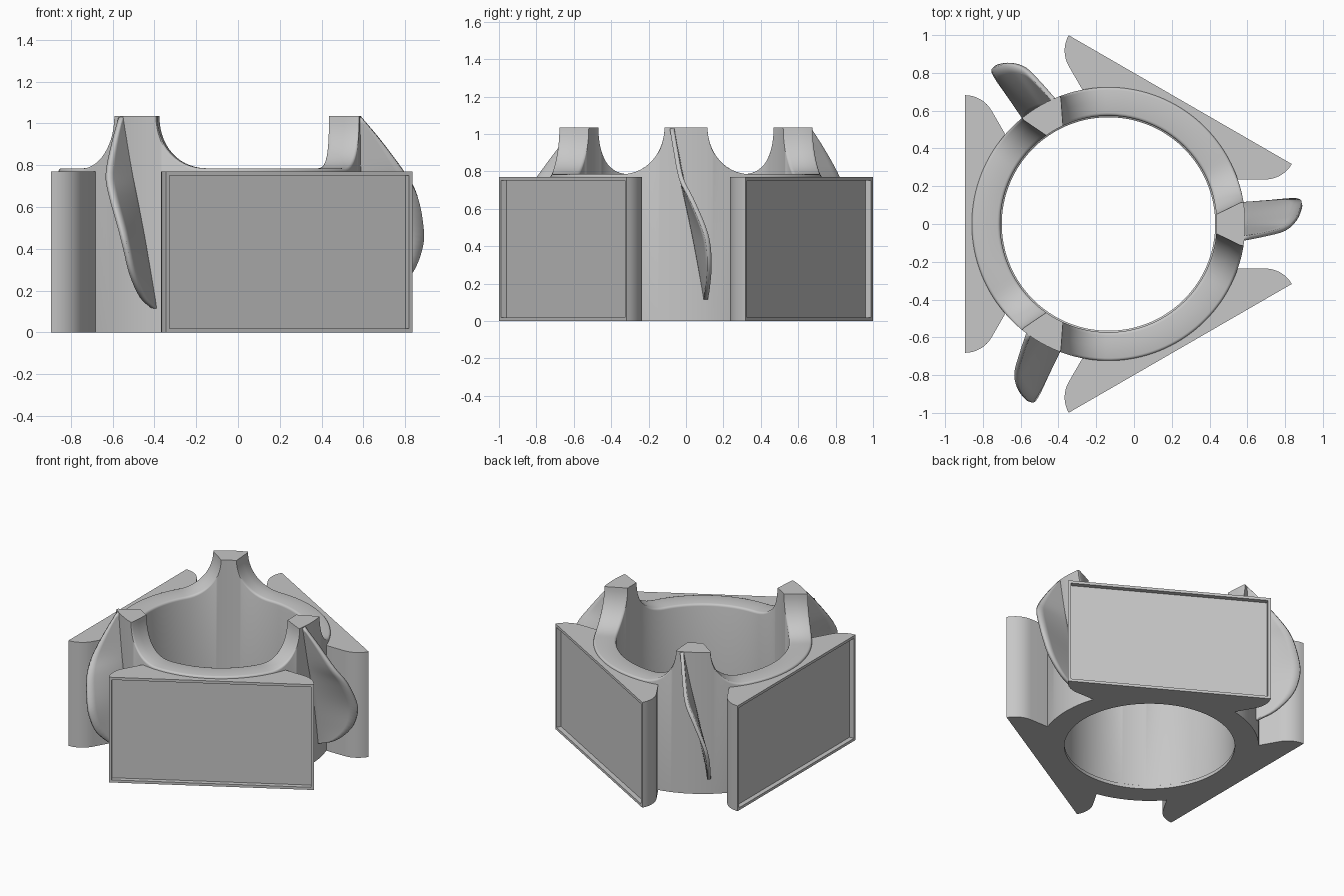
import bpy, bmesh, math
from mathutils import Vector, Matrix

cube = bpy.data.objects.get("Cube")
if cube:
    bpy.data.objects.remove(cube)

CENTRE = Vector((-0.135, 0, 0))
TOWER_Z, RIM_Z, PANEL_Z = 1.035, 0.785, 0.77

grey = bpy.data.materials.new("plain_grey")
grey.use_nodes = True
grey.diffuse_color = (0.57, 0.57, 0.57, 1)
grey.node_tree.nodes["Principled BSDF"].inputs["Base Color"].default_value = (0.57, 0.57, 0.57, 1)


def finish(bm, name, degrees, solid=0):
    """Turn a bmesh into a placed, shaded object."""
    bmesh.ops.recalc_face_normals(bm, faces=bm.faces)
    mesh = bpy.data.meshes.new(name)
    bm.to_mesh(mesh)
    bm.free()
    mesh.materials.append(grey)
    obj = bpy.data.objects.new(name, mesh)
    bpy.context.collection.objects.link(obj)
    obj.matrix_world = Matrix.Translation(CENTRE) @ Matrix.Rotation(math.radians(degrees), 4, 'Z')
    if solid:
        mod = obj.modifiers.new("thickness", 'SOLIDIFY')
        mod.thickness, mod.offset = solid, 0
    bpy.ops.object.select_all(action='DESELECT')
    obj.select_set(True)
    bpy.context.view_layer.objects.active = obj
    bpy.ops.object.shade_smooth_by_angle(angle=math.radians(38))


def grid(bm, rows, wrap):
    """Skin rows of vertices; wrap closes the grid both ways."""
    n, m = len(rows), len(rows[0])
    for i in range(n if wrap else n - 1):
        for j in range(m if wrap else m - 1):
            a, b = rows[i], rows[(i + 1) % n]
            k = (j + 1) % m
            bm.faces.new((a[j], a[k], b[k], b[j]))


def half_sector(r, w):
    """Angle, height and rim blend from a tower's middle to mid-span."""
    out = [(math.asin(w * i / 3 / r), TOWER_Z, 0) for i in range(3)]
    for i in range(15):
        f = math.radians(90) * i / 14
        t = w + 0.225 * (1 - math.cos(f))
        out.append((math.asin(t / r), TOWER_Z - (TOWER_Z - RIM_Z) * math.sin(f), math.sin(f)))
    last = out[-1][0]
    for i in range(1, 13):
        out.append((last + (math.pi / 3 - last) * i / 12, RIM_Z, 1))
    return out


# Ring body with three towers: radius, fixed height or drop from the rounded top
OUTER, INNER = 0.724, 0.573
section = [(OUTER, 0, None)]
for i in range(4):
    f = math.radians(30 * i)
    section.append((OUTER - 0.014 * (1 - math.cos(f)), None, 0.014 * (1 - math.sin(f))))
section.append((0.65, None, 0))
for i in range(4):
    f = math.radians(30 * i)
    section.append((INNER + 0.016 * (1 - math.sin(f)), None, 0.016 * (1 - math.cos(f))))
section += [(INNER, 0.03, None), (0.565, 0.025, None), (0.565, 0, None)]

bm = bmesh.new()
rows = []
for r, height, drop in section:
    half = half_sector(r, 0.115 - 0.46 * max(0, 0.712 - r))
    sector = [(-a, z, s) for a, z, s in half[:0:-1]] + half[:-1]
    row = []
    for k in range(3):
        for a, z, s in sector:
            a += k * math.tau / 3
            top = height if drop is None else z - drop * s
            row.append(bm.verts.new((r * math.cos(a), r * math.sin(a), top)))
    rows.append(row)
grid(bm, rows, True)
finish(bm, "ring_body", 0)

# Flat display brackets with rounded wings and a recessed front
FACE_D, FACE_U, BEND = 0.76, 0.682, 0.163
wing = []
for i in range(9):
    f = math.radians(60) * i / 8
    wing.append((FACE_D - BEND * math.sin(f), FACE_U - BEND * (1 - math.cos(f))))
end_d, end_u = wing[-1]
wing.append((end_d - 0.095, end_u - 0.165))
inner = [(0.66 * math.cos(a), 0.66 * math.sin(a)) for a in (0.6, 0.3, 0, -0.3, -0.6)]
outline = wing + inner + [(d, -u) for d, u in reversed(wing)]
for name, degrees in (("front_panel", -60), ("back_panel", 60), ("right_panel", 180)):
    bm = bmesh.new()
    base = bm.faces.new([bm.verts.new((d, u, 0)) for d, u in outline])
    geom = bmesh.ops.extrude_face_region(bm, geom=[base])["geom"]
    lifted = [g for g in geom if isinstance(g, bmesh.types.BMVert)]
    bmesh.ops.translate(bm, verts=lifted, vec=(0, 0, PANEL_Z))
    bmesh.ops.recalc_face_normals(bm, faces=bm.faces)
    front = max(bm.faces, key=lambda f: f.normal.x * f.calc_center_median().x)
    bmesh.ops.inset_individual(bm, faces=[front], thickness=0.027)
    floor = bmesh.ops.extrude_discrete_faces(bm, faces=[front])["faces"][0]
    bmesh.ops.translate(bm, verts=floor.verts[:], vec=(-0.034, 0, 0))
    finish(bm, name, degrees)


def smooth_path(points, steps):
    """Catmull-Rom curve through the points."""
    p = [Vector(q) for q in points]
    p = [2 * p[0] - p[1]] + p + [2 * p[-1] - p[-2]]
    out = []
    for a, b, c, d in zip(p, p[1:], p[2:], p[3:]):
        for i in range(steps):
            t = i / steps
            out.append(b + (c - a) * t / 2 + (a - 2.5 * b + 2 * c - d / 2) * t ** 2
                       + (1.5 * (b - c) + (d - a) / 2) * t ** 3)
    return out + [p[-2]]


# Twisted fins under the towers: straight root, bulging outer edge
tip = smooth_path([(0.725, -0.075, 1.03), (0.825, -0.055, 0.91), (0.935, -0.025, 0.76),
                   (0.995, 0.03, 0.65), (1.022, 0.095, 0.5), (1.015, 0.12, 0.4),
                   (0.965, 0.125, 0.28), (0.85, 0.115, 0.17), (0.72, 0.105, 0.115)], 4)
for name, degrees in (("left_fin", 0), ("back_fin", 120), ("front_fin", -120)):
    bm = bmesh.new()
    rows = []
    for edge in tip:
        root = Vector((0.69, -0.075 + 0.18 * (1.03 - edge.z) / 0.915, edge.z))
        rows.append([bm.verts.new(root.lerp(edge, j / 6)) for j in range(7)])
    grid(bm, rows, False)
    finish(bm, name, degrees, 0.024)
